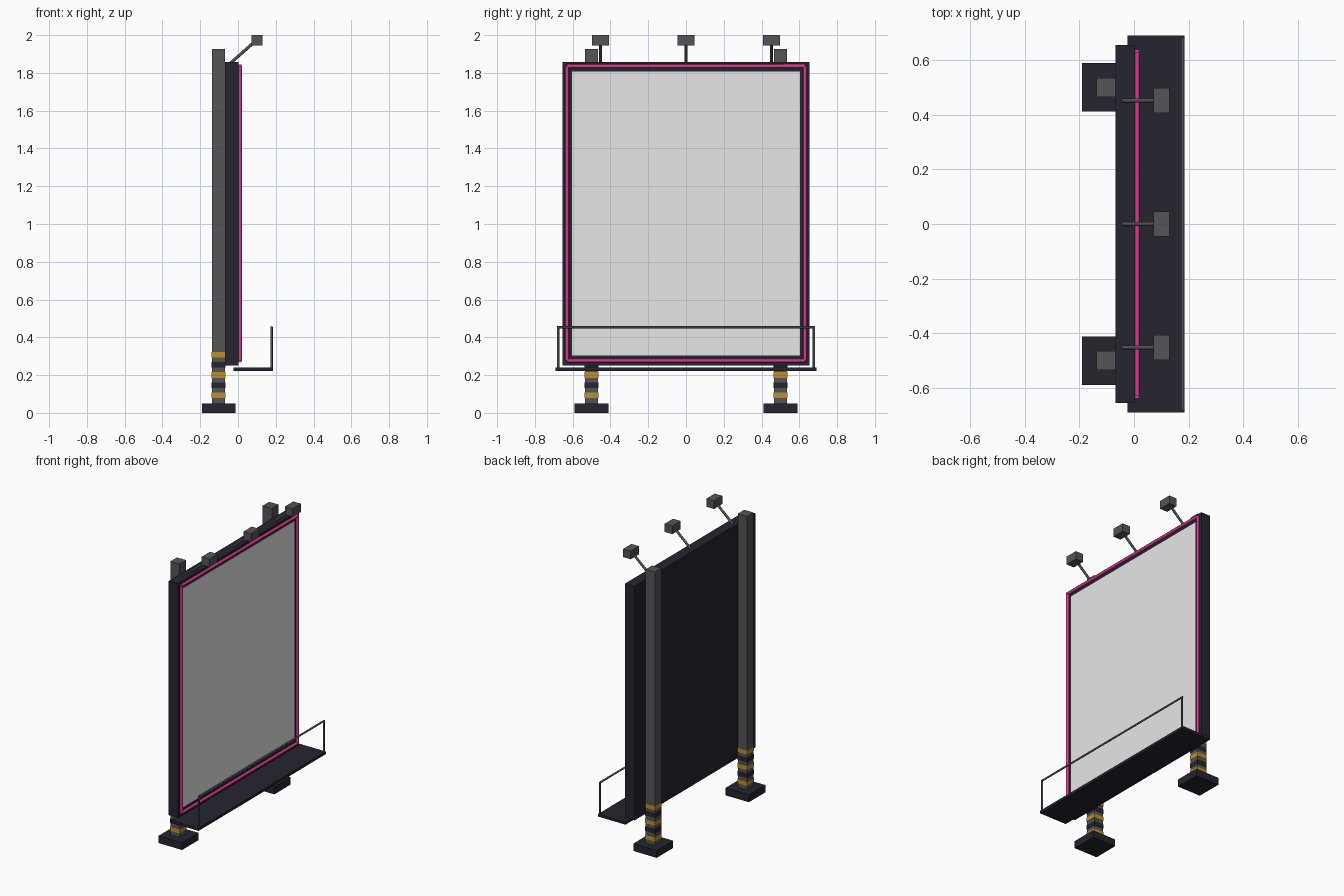
import bpy, math
from mathutils import Vector

if "Cube" in bpy.data.objects:
    bpy.data.objects.remove(bpy.data.objects["Cube"])


def mat(name, r, g, b):
    m = bpy.data.materials.new(name)
    m.diffuse_color = (r, g, b, 1)
    m.use_nodes = True
    m.node_tree.nodes["Principled BSDF"].inputs["Base Color"].default_value = m.diffuse_color
    return m


DARK = mat("dark navy", 0.018, 0.018, 0.028)
GREY = mat("steel grey", 0.09, 0.09, 0.097)
PINK = mat("neon pink", 0.72, 0.04, 0.28)
YELLOW = mat("hazard yellow", 0.50, 0.28, 0.025)
SCREEN = mat("screen grey", 0.8, 0.8, 0.8)


def box(name, x, y, z, m):
    """Box from (min, max) pairs on each axis."""
    c = [(a + b) / 2 for a, b in (x, y, z)]
    bpy.ops.mesh.primitive_cube_add(size=1, location=c)
    o = bpy.context.object
    o.name = name
    o.scale = [b - a for a, b in (x, y, z)]
    bpy.ops.object.transform_apply(location=False, rotation=False, scale=True)
    o.data.materials.append(m)
    return o


def rod(name, a, b, r, m, sides=8):
    a, b = Vector(a), Vector(b)
    d = b - a
    bpy.ops.mesh.primitive_cylinder_add(vertices=sides, radius=r, depth=d.length,
                                        location=(a + b) / 2)
    o = bpy.context.object
    o.name = name
    o.rotation_euler = d.to_track_quat('Z', 'Y').to_euler()
    o.data.materials.append(m)
    bpy.ops.object.shade_smooth_by_angle(angle=math.radians(50))
    return o


# Display panel and its screen plate
box("panel", (-0.068, 0.003), (-0.655, 0.655), (0.25, 1.857), DARK)
box("screen", (0.0, 0.006), (-0.603, 0.603), (0.304, 1.807), SCREEN)

# Neon tube around the screen
ty, z0, z1, tx = 0.63, 0.277, 1.836, 0.011
corners = [(tx, -ty, z0), (tx, ty, z0), (tx, ty, z1), (tx, -ty, z1)]
for i in range(4):
    rod("neon_tube", corners[i], corners[(i + 1) % 4], 0.01, PINK)

for s in (-1, 1):
    # Support post with foot
    yc = 0.5 * s
    box("post", (-0.138, -0.068), (yc - 0.035, yc + 0.035), (0.03, 1.927), GREY)
    box("foot", (-0.19, -0.012), (yc - 0.089, yc + 0.089), (0, 0.05), DARK)
    # Hazard bands
    for i in range(5):
        z = 0.093 + 0.0537 * i
        box("hazard_band", (-0.140, -0.066), (yc - 0.037, yc + 0.037),
            (z - 0.015, z + 0.015), DARK if i % 2 else YELLOW)
    # Railing upright
    rod("rail_upright", (0.178, 0.677 * s, 0.23), (0.178, 0.677 * s, 0.455), 0.006, GREY)

# Service walkway and handrail
box("walkway", (-0.024, 0.184), (-0.69, 0.69), (0.222, 0.24), DARK)
rod("handrail", (0.178, -0.683, 0.453), (0.178, 0.683, 0.453), 0.006, GREY)

# Lamps on angled arms
for y in (-0.452, 0, 0.452):
    rod("lamp_arm", (-0.04, y, 1.852), (0.1, y, 1.975), 0.008, GREY)
    box("lamp_head", (0.072, 0.13), (y - 0.045, y + 0.045), (1.944, 2.0), GREY)
